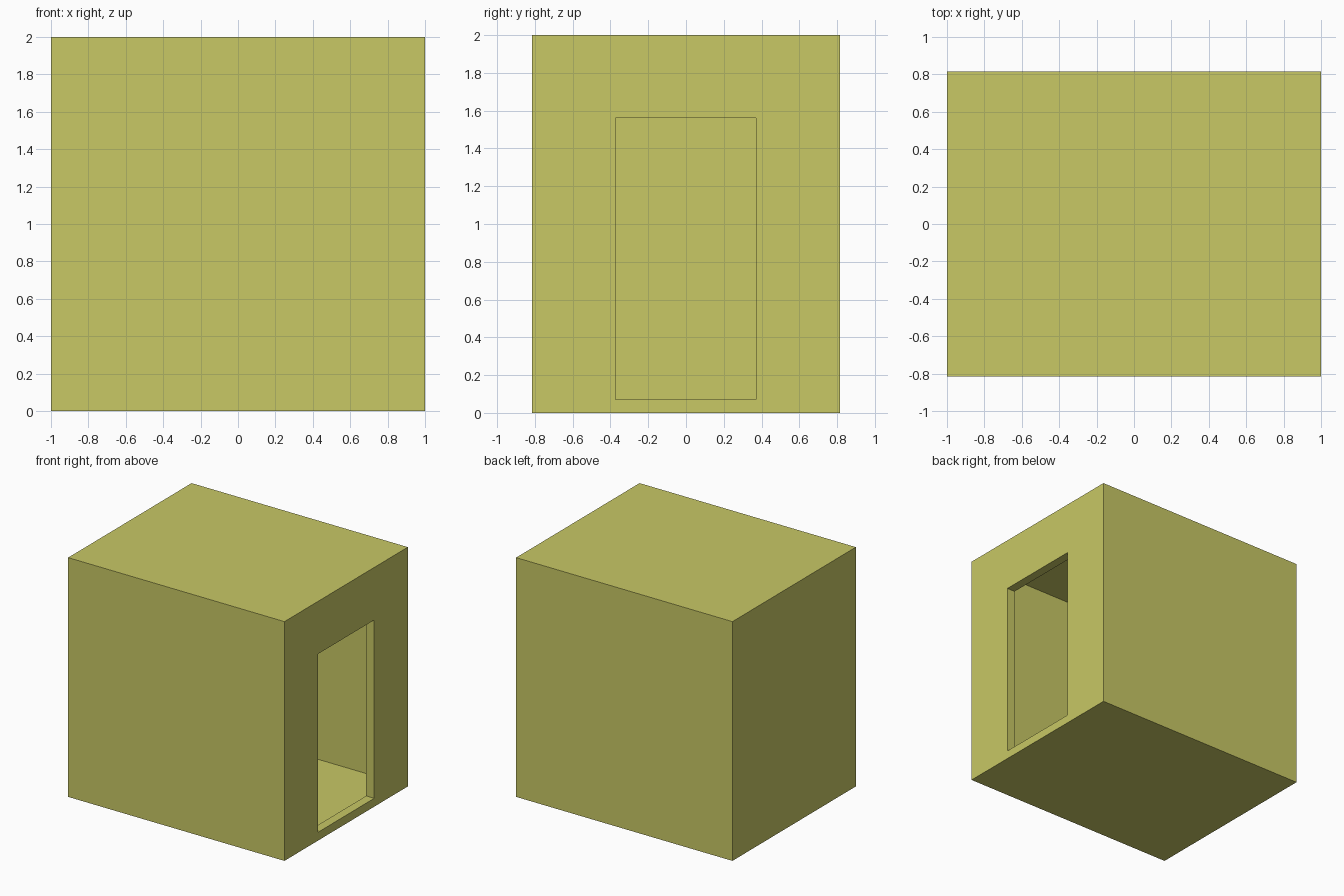
import bpy, bmesh

if "Cube" in bpy.data.objects:
    bpy.data.objects.remove(bpy.data.objects["Cube"])

HX, HY, H = 1.0, 0.815, 2.0      # overall half length, half width, height
T = 0.01                         # thin sheet thickness
WALL = 0.075                     # door wall thickness
DOOR = (-0.373, 0.371, 0.07, 1.56)  # y0, y1, z0, z1

mat = bpy.data.materials.new("yellow_paint")
mat.diffuse_color = (0.58, 0.58, 0.13, 1)
mat.use_nodes = True
mat.node_tree.nodes["Principled BSDF"].inputs["Base Color"].default_value = mat.diffuse_color


def finish(name, bm):
    bmesh.ops.recalc_face_normals(bm, faces=bm.faces)
    mesh = bpy.data.meshes.new(name)
    bm.to_mesh(mesh)
    bm.free()
    mesh.materials.append(mat)
    obj = bpy.data.objects.new(name, mesh)
    bpy.context.collection.objects.link(obj)
    return obj


def box(name, x0, x1, y0, y1, z0, z1):
    bm = bmesh.new()
    bmesh.ops.create_cube(bm, size=1)
    for v in bm.verts:
        v.co = (x0 + (v.co.x + .5) * (x1 - x0),
                y0 + (v.co.y + .5) * (y1 - y0),
                z0 + (v.co.z + .5) * (z1 - z0))
    return finish(name, bm)


def wall_with_opening(name, x0, x1, outer, inner):
    bm = bmesh.new()

    def ring(x, rect):
        a, b, c, d = rect
        return [bm.verts.new((x, y, z)) for y, z in ((a, c), (b, c), (b, d), (a, d))]

    # outer front, outer back, inner back, inner front: closed loop of rings
    rings = [ring(x1, outer), ring(x0, outer), ring(x0, inner), ring(x1, inner)]
    for k in range(4):
        p, q = rings[k], rings[(k + 1) % 4]
        for i in range(4):
            j = (i + 1) % 4
            bm.faces.new((p[i], p[j], q[j], q[i]))
    return finish(name, bm)


yi = HY - T
# Side sheets
box("front_side_panel", -HX, HX, -HY, -yi, 0, H)
box("back_side_panel", -HX, HX, yi, HY, 0, H)
# Floor, roof and closed end
box("floor", -HX, HX - WALL, -yi, yi, 0, T)
box("roof", -HX, HX - WALL, -yi, yi, H - T, H)
box("end_wall", -HX, -HX + T, -yi, yi, T, H - T)
# Thick wall with the doorway
wall_with_opening("door_wall", HX - WALL, HX, (-yi, yi, 0, H), DOOR)
